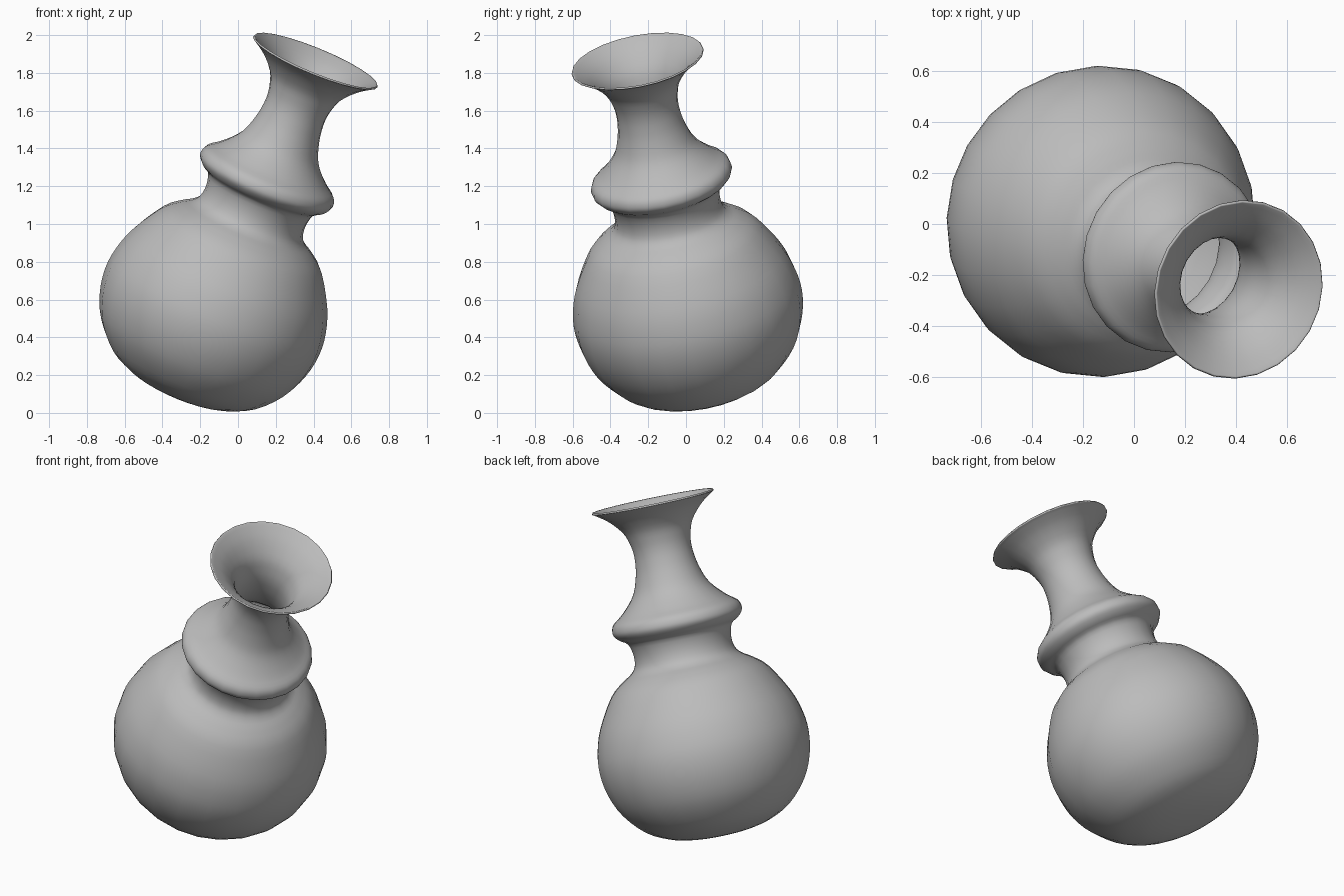
import bpy
import bmesh
import math
from mathutils import Matrix, Vector

default_cube = bpy.data.objects.get("Cube")
if default_cube:
    bpy.data.objects.remove(default_cube, do_unlink=True)

SIDES = 24
STEPS = 3
WALL = 0.01


def make_material(name, colour):
    mat = bpy.data.materials.new(name)
    mat.use_nodes = True
    mat.diffuse_color = colour
    mat.node_tree.nodes["Principled BSDF"].inputs["Base Color"].default_value = colour
    return mat


def smooth_profile(points):
    """Run a Catmull-Rom curve through (radius, height) points."""
    pts = [Vector(p) for p in points]
    pts = [2 * pts[0] - pts[1]] + pts + [2 * pts[-1] - pts[-2]]
    result = []
    for a, b, c, d in zip(pts, pts[1:], pts[2:], pts[3:]):
        for i in range(STEPS):
            t = i / STEPS
            result.append(0.5 * (2 * b + (c - a) * t
                                 + (2 * a - 5 * b + 4 * c - d) * t ** 2
                                 + (3 * b - a - 3 * c + d) * t ** 3))
    result.append(pts[-2])
    return result


def lathe(name, points, mat):
    """Revolve a profile around z, closed at the bottom and open at the top."""
    bm = bmesh.new()
    verts = [bm.verts.new((p.x, 0, p.y)) for p in smooth_profile(points)]
    edges = [bm.edges.new(pair) for pair in zip(verts, verts[1:])]
    bmesh.ops.spin(bm, geom=verts + edges, cent=(0, 0, 0), axis=(0, 0, 1),
                   angle=math.tau, steps=SIDES, use_merge=True)
    bmesh.ops.remove_doubles(bm, verts=bm.verts, dist=0.0005)
    bmesh.ops.recalc_face_normals(bm, faces=bm.faces)
    # Make sure the base faces outward
    lowest = min(bm.faces, key=lambda f: f.calc_center_median().z)
    if lowest.normal.z > 0:
        bmesh.ops.reverse_faces(bm, faces=bm.faces)
    mesh = bpy.data.meshes.new(name)
    bm.to_mesh(mesh)
    bm.free()
    mesh.materials.append(mat)
    mesh.shade_smooth()
    obj = bpy.data.objects.new(name, mesh)
    bpy.context.collection.objects.link(obj)
    return obj


# Round body
body = [(0, -.555), (.1, -.552), (.2, -.54), (.3, -.513), (.42, -.45),
        (.53, -.33), (.59, -.2), (.612, -.07), (.6, .05), (.556, .18),
        (.46, .34), (.38, .41)]
# Narrow waist and raised collar
collar = [(.325, .445), (.293, .485), (.285, .55), (.303, .62), (.345, .65),
          (.373, .68), (.378, .71), (.362, .745), (.31, .785)]
# Flared neck and lip
neck = [(.25, .845), (.21, .905), (.182, .99), (.17, 1.06), (.168, 1.12),
        (.178, 1.18), (.205, 1.25), (.27, 1.325), (.335, 1.373), (.356, 1.385)]

clay = make_material("grey_clay", (0.5, 0.5, 0.5, 1))
vase = lathe("tilted_vase", body + collar + neck, clay)

# Thin hollow wall
wall = vase.modifiers.new("wall", "SOLIDIFY")
wall.thickness = WALL
wall.offset = -1

# Lean the whole vase
lean = Vector((0, 0, 1)).rotation_difference(Vector((.375, -.185, .909)))
vase.matrix_world = Matrix.Translation((-.11, 0, .6)) @ lean.to_matrix().to_4x4()
